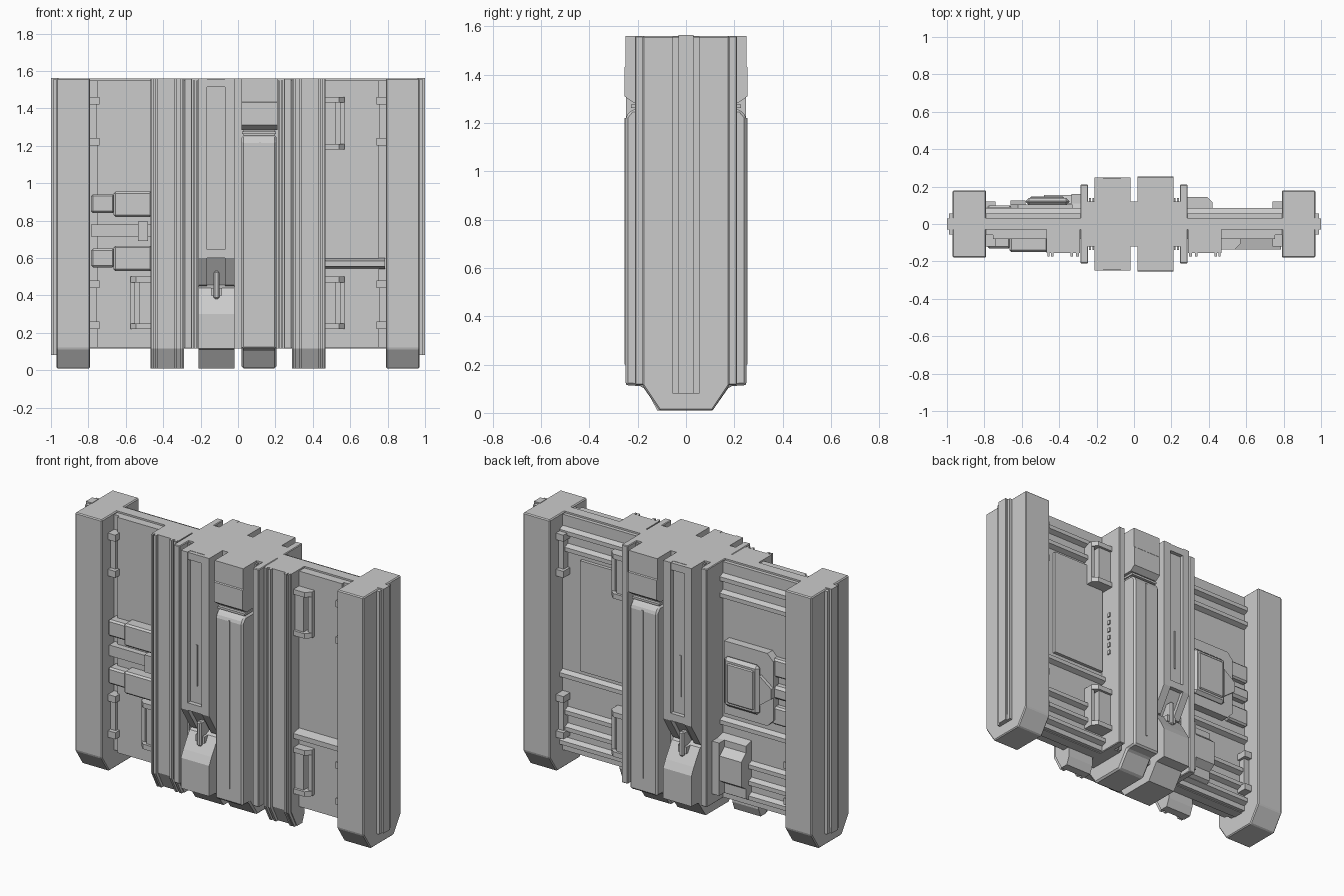
import bpy, bmesh


def make(name, bm, bevel=0.0):
    bmesh.ops.recalc_face_normals(bm, faces=bm.faces)
    me = bpy.data.meshes.new(name)
    bm.to_mesh(me)
    bm.free()
    ob = bpy.data.objects.new(name, me)
    bpy.context.collection.objects.link(ob)
    if bevel:
        mod = ob.modifiers.new("bevel", "BEVEL")
        mod.width = bevel
        mod.segments = 1
    return ob


def prism(name, pts, a, b, axis="x", bevel=0.0):
    """Extrude a profile: axis x uses (y, z) points, axis y (x, z), axis z (x, y)."""
    bm = bmesh.new()
    place = {"x": lambda p, t: (t, p[0], p[1]),
             "y": lambda p, t: (p[0], t, p[1]),
             "z": lambda p, t: (p[0], p[1], t)}[axis]
    lo = [bm.verts.new(place(p, a)) for p in pts]
    hi = [bm.verts.new(place(p, b)) for p in pts]
    bm.faces.new(lo)
    bm.faces.new(hi)
    n = len(pts)
    for i in range(n):
        j = (i + 1) % n
        bm.faces.new((lo[i], lo[j], hi[j], hi[i]))
    return make(name, bm, bevel)


def box(name, x0, x1, y0, y1, z0, z1, bevel=0.0):
    x0, x1 = sorted((x0, x1))
    y0, y1 = sorted((y0, y1))
    return prism(name, [(x0, y0), (x1, y0), (x1, y1), (x0, y1)], z0, z1, "z", bevel)


def symmetric(half):
    """Full (y, z) outline from its +y half, listed bottom to top."""
    return half + [(-y, z) for y, z in reversed(half)]


def rail(name, x0, x1, z, h, y_base, y_out):
    """Horizontal rail with sloped top and bottom edges."""
    s = 0.015
    prism(name, [(y_base, z), (y_out, z + s), (y_out, z + h - s), (y_base, z + h)], x0, x1)


def bracket(name, side, x0, x1, y, z0, z1):
    """Frame bracket with flanges around a recessed block; y is signed depth."""
    f = 0.03
    k = 1 if y > 0 else -1
    base = k * 0.03
    box(name + "_block", side * x0, side * (x1 - 0.045), base, y - k * 0.015, z0 + f, z1 - f)
    for z in (z0, z1 - f):
        prism(name + "_flange", [(side * x0, base), (side * x1, base),
              (side * x1, y - k * 0.03), (side * (x1 - 0.03), y), (side * x0, y)], z, z + f, "z")
    box(name + "_edge", side * (x1 - 0.025), side * x1, base, y - k * 0.03, z0 + f, z1 - f)


# central slab and core
box("centre_slab", -0.99, 0.99, -0.03, 0.033, 0.115, 1.56)
box("core", -0.25, 0.25, -0.12, 0.12, 0.115, 1.56)

for s, side in ((-1, "left"), (1, "right")):
    # end posts with tapered feet and edge seals
    prism(side + "_end_post", symmetric([(0.11, 0.01), (0.18, 0.115), (0.18, 1.56)]),
          s * 0.79, s * 0.97, bevel=0.006)
    box(side + "_seal", s * 0.96, s * 0.988, -0.055, 0.055, 0.08, 1.555)
    box(side + "_seal_rib", s * 0.96, s * 1.0, -0.03, 0.03, 0.08, 1.563)

    # tall fins beside the columns
    box(side + "_fin", s * 0.245, s * 0.287, -0.21, 0.21, 0.115, 1.56, 0.004)
    for x in (0.218, 0.235):
        box(side + "_fin_step", s * (x - 0.005), s * (x + 0.005), -0.14, 0.14, 0.115, 1.55)

    # ribbed front cover
    def cover(name, x0, x1, y):
        prism(name, [(y, 0.115), (y + 0.055, 0.01), (-0.05, 0.01), (-0.03, 0.06),
                     (-0.03, 1.56), (y, 1.56)], s * x0, s * x1)
    cover(side + "_cover", 0.29, 0.467, -0.155)
    for x0, x1 in ((0.295, 0.31), (0.325, 0.34), (0.43, 0.445), (0.452, 0.462)):
        cover(side + "_cover_rib", x0, x1, -0.174)

    # wall panels, front and back
    box(side + "_front_panel", s * 0.28, s * 0.755, -0.08, 0, 0.12, 1.55)
    box(side + "_front_panel_border", s * 0.75, s * 0.80, -0.06, 0, 0.12, 1.55)
    box(side + "_back_panel", s * 0.28, s * 0.80, 0, 0.055, 0.12, 1.55)

    # edge clips against the posts
    for z0 in (0.22, 1.20):
        for k in (-1, 1):
            if s < 0 and k > 0 and z0 > 1:
                continue
            y = k * 0.12
            box(side + "_clip", s * 0.755, s * 0.79, k * 0.03, k * 0.095, z0, z0 + 0.26)
            for z in (z0, z0 + 0.22):
                box(side + "_clip_end", s * 0.74, s * 0.79, k * 0.03, y, z, z + 0.04)

    # rails on the back
    for z in (0.15, 0.24, 0.34, 0.56, 1.33, 1.43):
        rail(side + "_back_rail", s * 0.285, s * 0.79, z, 0.055, 0.05, 0.085)

# raised back sheet
box("right_back_sheet", 0.30, 0.66, 0.04, 0.075, 0.64, 1.31)

# frame brackets
for z0 in (0.22, 1.18):
    bracket("right_front_bracket", 1, 0.46, 0.57, -0.135, z0, z0 + 0.28)
    bracket("right_back_bracket", 1, 0.285, 0.42, 0.145, z0, z0 + 0.27)
bracket("left_front_bracket", -1, 0.46, 0.575, -0.135, 0.22, 0.50)
rail("right_front_rail", 0.46, 0.785, 0.54, 0.06, -0.07, -0.135)

# left front actuators
for z in (0.53, 0.82):
    box("actuator_body", -0.665, -0.46, -0.15, -0.05, z, z + 0.135, 0.01)
    box("actuator_tip", -0.785, -0.66, -0.13, -0.05, z + 0.02, z + 0.12, 0.01)
box("lock_bar", -0.785, -0.46, -0.115, -0.05, 0.715, 0.78)
box("lock_collar", -0.535, -0.48, -0.135, -0.05, 0.69, 0.795)

# left back control unit
prism("control_plate", [(-0.33, 0.66), (-0.62, 0.66), (-0.66, 0.70), (-0.66, 1.06),
                        (-0.62, 1.10), (-0.33, 1.10)], 0.03, 0.105, "y")
box("control_box", -0.58, -0.345, 0.10, 0.14, 0.72, 1.02, 0.018)
box("control_lid", -0.555, -0.375, 0.13, 0.148, 0.75, 0.99, 0.006)
prism("control_neck", [(-0.58, 0.78), (-0.66, 0.84), (-0.66, 0.90), (-0.58, 0.96)], 0.05, 0.125, "y")
for z in (0.67, 0.96):
    box("control_arm", -0.79, -0.64, 0.04, 0.09, z, z + 0.11, 0.01)
box("control_latch", -0.79, -0.65, 0.04, 0.10, 0.83, 0.91, 0.015)

# left back lower housing
prism("lower_housing", [(0.03, 0.14), (0.11, 0.18), (0.11, 0.24), (0.155, 0.27), (0.155, 0.42),
                        (0.11, 0.46), (0.11, 0.50), (0.03, 0.52)], -0.48, -0.28)
box("housing_flange", -0.335, -0.285, 0.03, 0.16, 0.18, 0.50)

# studs on the fin
for i in range(6):
    box("fin_stud", 0.28, 0.295, 0.11, 0.13, 0.74 + i * 0.05, 0.765 + i * 0.05)

# piston column: side strips and a recessed middle channel
def piston_half(y):
    return [(0.11, 0.01), (0.18, 0.11), (0.248, 0.115), (0.248, 0.30), (0.225, 0.345),
            (0.165, 0.44), (0.14, 0.45), (y - 0.09, 0.455), (y, 0.60), (y, 1.56)]

for x0, x1 in ((-0.21, -0.165), (-0.07, -0.02)):
    prism("piston_column_side", symmetric(piston_half(0.248)), x0, x1)
prism("piston_column_channel", symmetric(piston_half(0.222)), -0.165, -0.07)
for k in (-1, 1):
    box("channel_top_stop", -0.165, -0.07, k * 0.2, k * 0.245, 1.515, 1.558)
    box("channel_bottom_stop", -0.165, -0.07, k * 0.2, k * 0.248, 0.60, 0.645)
    box("channel_seam", -0.125, -0.115, k * 0.2, k * 0.228, 0.75, 1.0)
    box("piston_rod", -0.13, -0.10, k * 0.12, k * 0.215, 0.38, 0.53, 0.008)
    box("piston_collar", -0.145, -0.085, k * 0.12, k * 0.2, 0.40, 0.44)

# capped column: lower body, neck and cap
prism("capped_column_body", symmetric([(0.11, 0.01), (0.18, 0.11), (0.25, 0.115),
      (0.25, 1.225), (0.225, 1.255)]), 0.02, 0.205, bevel=0.01)
box("capped_column_neck", 0.03, 0.195, -0.21, 0.21, 1.24, 1.31)
box("neck_ring", 0.022, 0.203, -0.228, 0.228, 1.262, 1.275)
prism("column_cap", symmetric([(0.22, 1.285), (0.255, 1.31), (0.255, 1.43),
      (0.25, 1.435), (0.25, 1.56)]), 0.018, 0.21)
for k in (-1, 1):
    box("body_seam", 0.112, 0.122, k * 0.2, k * 0.254, 0.20, 1.22)
